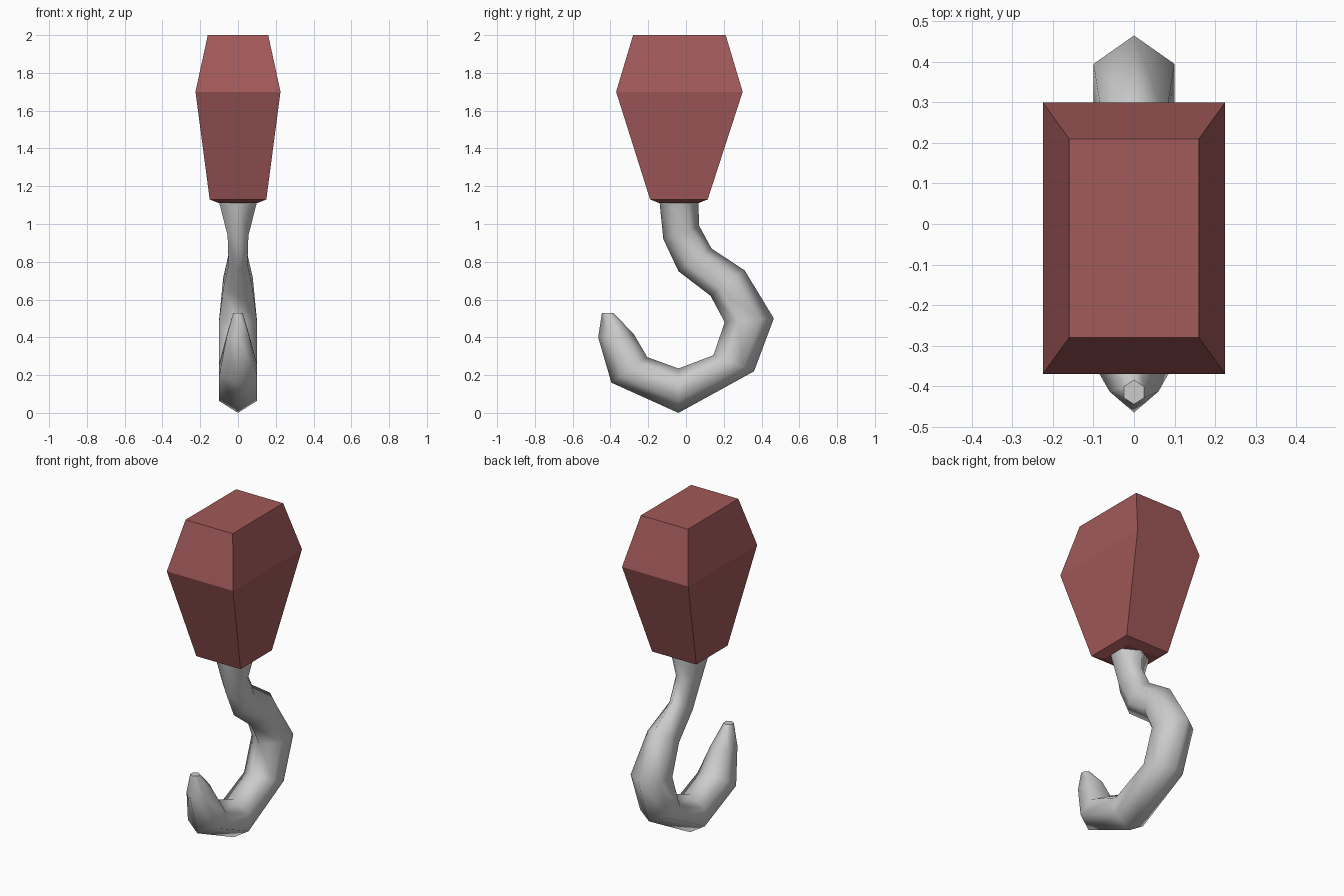
import bpy, bmesh
from mathutils import Vector

if "Cube" in bpy.data.objects:
    bpy.data.objects.remove(bpy.data.objects["Cube"])


def loft(name, rings, smooth=False):
    """Skin a list of equal-length vertex rings and cap both ends."""
    bm = bmesh.new()
    loops = [[bm.verts.new(p) for p in ring] for ring in rings]
    n = len(loops[0])
    for a, b in zip(loops, loops[1:]):
        for i in range(n):
            j = (i + 1) % n
            bm.faces.new((a[i], a[j], b[j], b[i]))
    bm.faces.new(loops[0])
    bm.faces.new(loops[-1])
    bmesh.ops.recalc_face_normals(bm, faces=bm.faces)
    for f in bm.faces:
        f.smooth = smooth and len(f.verts) == 4
    mesh = bpy.data.meshes.new(name)
    bm.to_mesh(mesh)
    bm.free()
    obj = bpy.data.objects.new(name, mesh)
    bpy.context.collection.objects.link(obj)
    return obj


def rect(z, hw, y0, y1):
    return [(-hw, y0, z), (hw, y0, z), (hw, y1, z), (-hw, y1, z)]


def hexagon(inner, outer, hw):
    """Six-sided section with points on the inner and outer side of the bend."""
    a, b = Vector((0, *inner)), Vector((0, *outer))
    side = Vector((hw, 0, 0))
    p, q = a.lerp(b, 0.27), a.lerp(b, 0.73)
    return [a, p + side, q + side, b, q - side, p - side]


# Tapered weight block
block = loft("weight_block", [
    rect(2.0, 0.16, -0.28, 0.21),
    rect(1.7, 0.225, -0.37, 0.30),
    rect(1.13, 0.15, -0.19, 0.115),
    rect(1.11, 0.10, -0.14, 0.065),
])
red = bpy.data.materials.new("dull_red")
red.diffuse_color = (0.36, 0.1, 0.1, 1)
red.use_nodes = True
red.node_tree.nodes["Principled BSDF"].inputs["Base Color"].default_value = red.diffuse_color
block.data.materials.append(red)

# Hook: inner (y, z), outer (y, z), half width, from shank to tip
sections = [
    ((-0.14, 1.115), (0.065, 1.115), 0.10),
    ((-0.12, 0.92), (0.07, 0.99), 0.055),
    ((-0.04, 0.75), (0.135, 0.87), 0.05),
    ((0.13, 0.62), (0.31, 0.755), 0.078),
    ((0.205, 0.48), (0.465, 0.50), 0.10),
    ((0.145, 0.305), (0.36, 0.22), 0.10),
    ((-0.04, 0.235), (-0.04, 0.0), 0.10),
    ((-0.205, 0.295), (-0.395, 0.16), 0.10),
    ((-0.275, 0.415), (-0.465, 0.40), 0.06),
    ((-0.385, 0.53), (-0.445, 0.53), 0.025),
]
loft("hook", [hexagon(*s) for s in sections], smooth=True)
